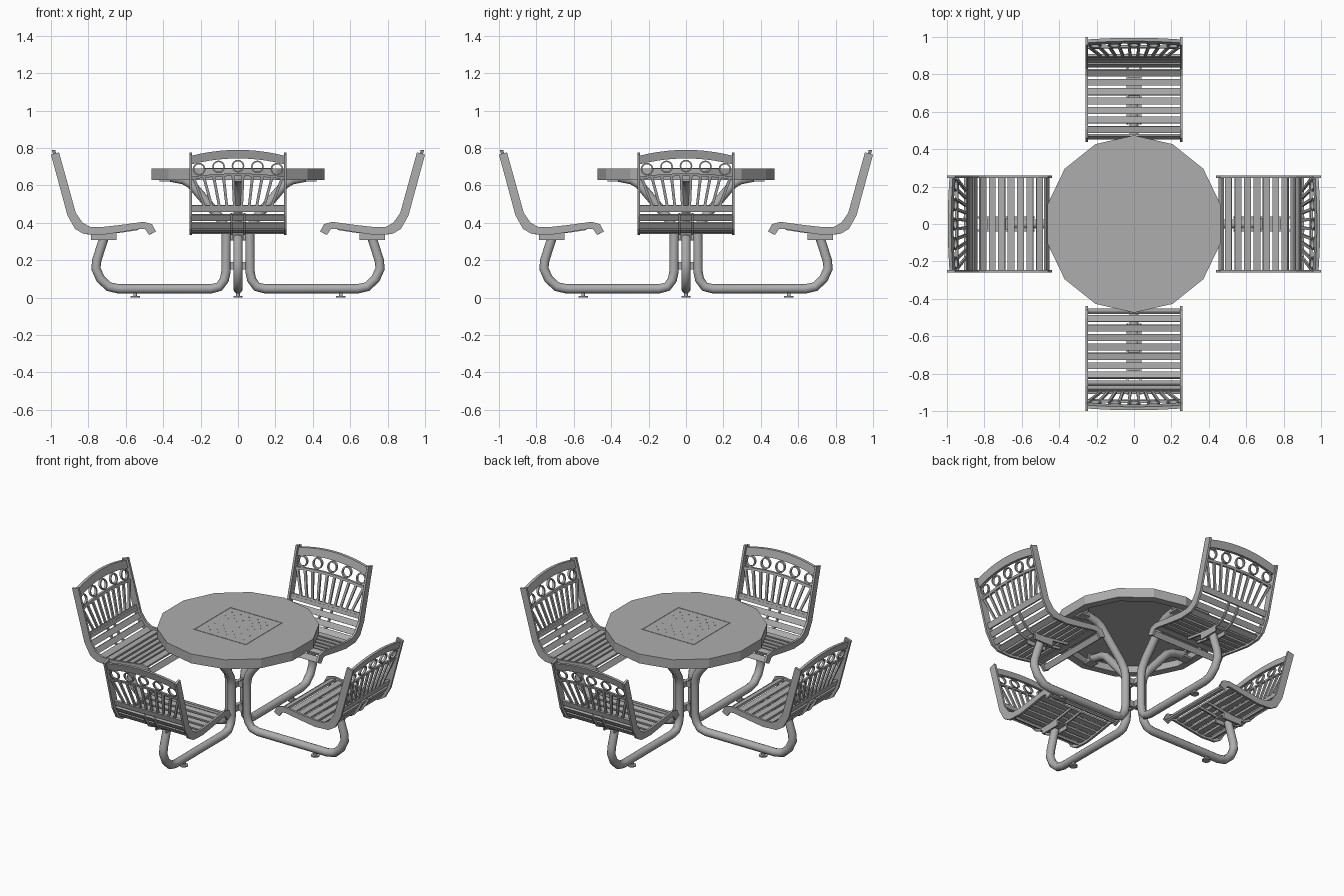
import bpy, bmesh
from math import sin, cos, pi, radians
from mathutils import Vector

cube = bpy.data.objects.get("Cube")
if cube:
    bpy.data.objects.remove(cube)

grey = bpy.data.materials.new("painted_grey")
grey.use_nodes = True
colour = (0.42, 0.42, 0.42, 1)
grey.diffuse_color = colour
grey.node_tree.nodes["Principled BSDF"].inputs["Base Color"].default_value = colour

SIDES = ("left", "back", "right", "front")


def add_object(name, bm, turns=(None,), smooth=False):
    """Turn a bmesh into one object, or into one per quarter turn."""
    bmesh.ops.recalc_face_normals(bm, faces=bm.faces)
    mesh = bpy.data.meshes.new(name)
    bm.to_mesh(mesh)
    bm.free()
    mesh.materials.append(grey)
    for i, side in enumerate(turns):
        ob = bpy.data.objects.new(f"{side}_{name}" if side else name, mesh)
        ob.rotation_euler.z = i * pi / 2
        bpy.context.collection.objects.link(ob)
    if smooth:
        bpy.ops.object.select_all(action="DESELECT")
        ob.select_set(True)
        bpy.context.view_layer.objects.active = ob
        bpy.ops.object.shade_smooth_by_angle(angle=radians(40))


def band(bm, a, b, w0, w1, place, closed=False):
    """Solid strip between two matching 2D outlines, from depth w0 to w1."""
    rings = [[bm.verts.new(place(*p, w)) for p, w in
              ((p, w0), (q, w0), (q, w1), (p, w1))] for p, q in zip(a, b)]
    pairs = list(zip(rings, rings[1:]))
    if closed:
        pairs.append((rings[-1], rings[0]))
    else:
        bm.faces.new(rings[0])
        bm.faces.new(rings[-1])
    for r, s in pairs:
        for k in range(4):
            bm.faces.new((r[k], r[k - 1], s[k - 1], s[k]))


def box(bm, x0, x1, y0, y1, z0, z1):
    band(bm, [(x0, z0), (x1, z0)], [(x0, z1), (x1, z1)], y0, y1, profile)


def profile(u, v, w):
    return (u, w, v)


def flat(u, v, w):
    return (u, v, w)


def back_plane(u, v, w):
    # Leaning plane of the chair back: u is sideways, v is height
    return (0.889 + 0.287 * (v - 0.45) + w, u, v)


def disc(bm, r, z0, z1, x=0, n=12):
    lo, hi = [[bm.verts.new((x + r * sin(2 * pi * i / n), r * cos(2 * pi * i / n), z))
               for i in range(n)] for z in (z0, z1)]
    bm.faces.new(lo)
    bm.faces.new(hi)
    for i in range(n):
        bm.faces.new((lo[i - 1], lo[i], hi[i], hi[i - 1]))


def circle(r, n, x=0, y=0):
    return [(x + r * sin(2 * pi * i / n), y + r * cos(2 * pi * i / n)) for i in range(n)]


# Table top: fourteen-sided slab with a hollow underside
bm = bmesh.new()
disc(bm, 0.474, 0.672, 0.69, n=14)
band(bm, circle(0.474, 14), circle(0.425, 14), 0.63, 0.672, flat, closed=True)
add_object("table_top", bm)

# Game panel: thin square border and a checkered field of studs
bm = bmesh.new()
square = [(-1, -1), (1, -1), (1, 1), (-1, 1)]
band(bm, [(x * 0.187, y * 0.187) for x, y in square],
     [(x * 0.18, y * 0.18) for x, y in square], 0.689, 0.692, flat, closed=True)
for i in range(10):
    for j in range(10):
        if (i + j) % 2:
            x, y = (i - 4.5) * 0.03, (j - 4.5) * 0.03
            box(bm, x - 0.003, x + 0.003, y - 0.003, y + 0.003, 0.689, 0.6915)
add_object("game_panel", bm)

# Bent tube legs, from under the table down, along the ground and up to the seat
path = [Vector(p) for p in (
    (0.39, 0.65), (0.29, 0.63), (0.25, 0.607), (0.21, 0.56), (0.1, 0.43), (0.073, 0.385),
    (0.064, 0.34), (0.064, 0.14), (0.073, 0.095), (0.1, 0.058), (0.145, 0.047),
    (0.64, 0.047), (0.69, 0.058), (0.735, 0.1), (0.76, 0.155), (0.755, 0.2), (0.715, 0.325))]
bm = bmesh.new()
rings = []
for i, p in enumerate(path):
    before = (p - path[max(i - 1, 0)]).normalized()
    after = (path[min(i + 1, len(path) - 1)] - p).normalized()
    d = (before + after).normalized()
    rings.append([bm.verts.new((p.x - d.y * 0.025 * cos(a), 0.025 * sin(a),
                                p.y + d.x * 0.025 * cos(a)))
                  for a in [2 * pi * k / 12 for k in range(12)]])
for r, s in zip(rings, rings[1:]):
    for k in range(12):
        bm.faces.new((r[k], r[k - 1], s[k - 1], s[k]))
bm.faces.new(rings[0])
bm.faces.new(rings[-1])
add_object("leg_tube", bm, SIDES, smooth=True)

# Plates joining the four legs
bm = bmesh.new()
for z0, z1 in ((0.15, 0.19), (0.305, 0.34)):
    box(bm, -0.06, 0.06, -0.008, 0.008, z0, z1)
    box(bm, -0.008, 0.008, -0.06, 0.06, z0, z1)
add_object("leg_joining_plates", bm)

# Levelling feet and the tabs that hold the table
bm = bmesh.new()
disc(bm, 0.025, 0, 0.008, x=0.55)
disc(bm, 0.01, 0.008, 0.03, x=0.55)
add_object("foot", bm, SIDES)
bm = bmesh.new()
box(bm, 0.36, 0.42, -0.03, 0.03, 0.62, 0.632)
box(bm, 0.37, 0.38, -0.03, 0.03, 0.63, 0.675)
add_object("table_tab", bm, SIDES)

# Chair side frames
outer = [(0.475, 0.335), (0.497, 0.366), (0.52, 0.368), (0.62, 0.351), (0.73, 0.335),
         (0.825, 0.34), (0.872, 0.368), (0.912, 0.44), (1.0, 0.765)]
inner = [(0.438, 0.353), (0.46, 0.393), (0.505, 0.405), (0.63, 0.388), (0.73, 0.377),
         (0.79, 0.378), (0.83, 0.4), (0.867, 0.452), (0.957, 0.777)]
bm = bmesh.new()
for y in (-0.26, 0.246):
    band(bm, outer, inner, y, y + 0.014, profile)
add_object("chair_side_frames", bm, SIDES)

# Seat slats, spaced evenly along the middle of the side frame
middle = [(Vector(a) + Vector(b)) / 2 for a, b in zip(outer, inner)]


def along(distance):
    for a, b in zip(middle, middle[1:]):
        d = b - a
        if distance <= d.length:
            return a + d.normalized() * distance, d.normalized()
        distance -= d.length
    return b, d.normalized()


bm = bmesh.new()
for i in range(11):
    p, d = along(0.018 + i * 0.051)
    n = Vector((-d.y, d.x)) * 0.007
    d = d * 0.018
    band(bm, [p - d - n, p + d - n], [p - d + n, p + d + n], -0.247, 0.247, profile)
add_object("seat_slats", bm, SIDES)

# Seat straps and mounting bracket
bm = bmesh.new()
under = []
for i in range(10):
    p, d = along(0.1 + i * 0.045)
    under.append((p - Vector((-d.y, d.x)) * 0.006, p - Vector((-d.y, d.x)) * 0.022))
for y in (-0.04, 0.03):
    band(bm, [u[0] for u in under], [u[1] for u in under], y, y + 0.01, profile)
    box(bm, 0.65, 0.785, y, y + 0.01, 0.308, 0.345)
box(bm, 0.65, 0.785, -0.04, 0.04, 0.335, 0.345)
add_object("seat_bracket", bm, SIDES)


# Chair back: arched rails, ring row and fanned slats
def arch(z, rise, n=10):
    return [(y, z + rise * (1 - (y / 0.25) ** 2))
            for y in [0.5 * i / n - 0.25 for i in range(n + 1)]]


bm = bmesh.new()
for low, high, rise, t in ((0.712, 0.758, 0.032, 0.009), (0.632, 0.646, 0.018, 0.007),
                           (0.462, 0.482, 0, 0.007)):
    band(bm, arch(low, rise), arch(high, rise), -t, t, back_plane)
add_object("back_rails", bm, SIDES)

bm = bmesh.new()
for k in range(-2, 3):
    y = k * 0.104
    z = 0.679 + 0.024 * (1 - (y / 0.25) ** 2)
    band(bm, circle(0.034, 16, y, z), circle(0.026, 16, y, z), -0.007, 0.007,
         back_plane, closed=True)
add_object("back_rings", bm, SIDES)

bm = bmesh.new()
for k in range(10):
    f = (k - 4.5) / 4.5
    lo, hi = f * 0.175, f * 0.235
    top = 0.637 + 0.018 * (1 - f * f)
    band(bm, [(lo - 0.007, 0.475), (hi - 0.008, top)],
         [(lo + 0.007, 0.475), (hi + 0.008, top)], -0.006, 0.006, back_plane)
add_object("back_slats", bm, SIDES)
